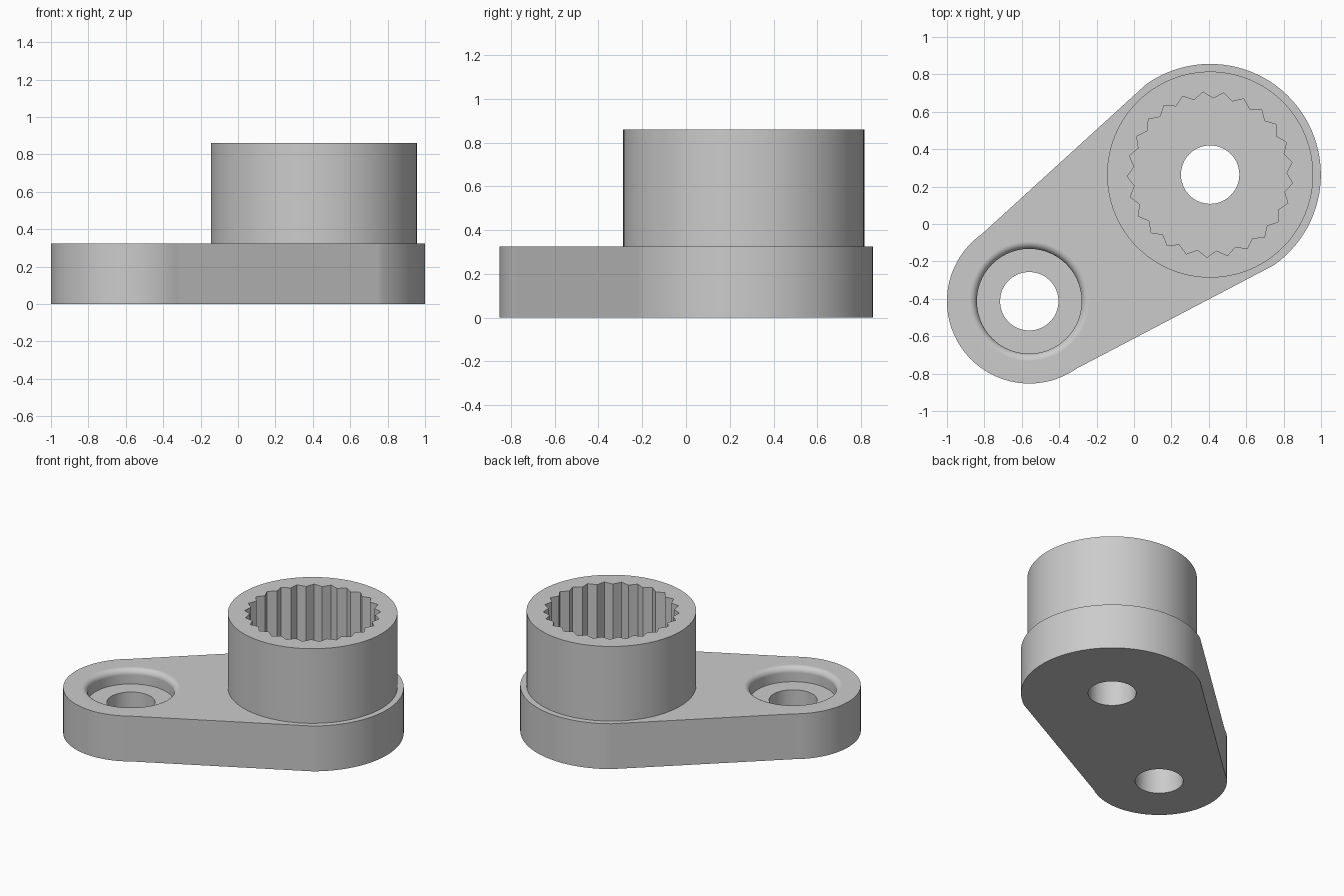
import bpy, bmesh, math

default = bpy.data.objects.get("Cube")
if default:
    bpy.data.objects.remove(default, do_unlink=True)

BIG, BIG_R = (0.407, 0.264), 0.592
SMALL, SMALL_R = (-0.56, -0.413), 0.44
PLATE_TOP, BOSS_TOP, SEAT = 0.325, 0.86, 0.22
HOLE_R, BORE_R, FILLET = 0.156, 0.28, 0.04
BOSS_R, TIP_R, ROOT_R, TEETH = 0.551, 0.443, 0.408, 25
SEGS = 96

grey = bpy.data.materials.new("mid grey")
grey.use_nodes = True
colour = (0.6, 0.6, 0.6, 1)
grey.diffuse_color = colour
grey.node_tree.nodes["Principled BSDF"].inputs["Base Color"].default_value = colour


def arc(centre, radius, start, sweep, count):
    return [(centre[0] + radius * math.cos(start + sweep * i / count),
             centre[1] + radius * math.sin(start + sweep * i / count))
            for i in range(count + 1)]


def circle(centre, radius):
    return arc(centre, radius, 0, math.tau, SEGS)[:-1]


def ring(bm, points, z):
    """Closed edge loop at height z."""
    verts = [bm.verts.new((x, y, z)) for x, y in points]
    return verts, [bm.edges.new((verts[i - 1], verts[i])) for i in range(len(verts))]


def wall(bm, a, b):
    """Quads between two loops of equal length."""
    for i in range(len(a[0])):
        bm.faces.new((a[0][i - 1], a[0][i], b[0][i], b[0][i - 1]))


def cap(bm, *rings):
    """Flat face inside the first loop with the other loops as holes."""
    bmesh.ops.triangle_fill(bm, use_beauty=True, edges=[e for r in rings for e in r[1]])


def finish(bm, name):
    bmesh.ops.recalc_face_normals(bm, faces=bm.faces)
    mesh = bpy.data.meshes.new(name)
    bm.to_mesh(mesh)
    bm.free()
    mesh.materials.append(grey)
    obj = bpy.data.objects.new(name, mesh)
    bpy.context.collection.objects.link(obj)
    bpy.ops.object.select_all(action='DESELECT')
    obj.select_set(True)
    bpy.context.view_layer.objects.active = obj
    bpy.ops.object.shade_smooth_by_angle(angle=math.radians(30))
    obj.modifiers.new("flat sides", 'WEIGHTED_NORMAL').keep_sharp = True
    return obj


# Arm plate: two half circles joined by straight sides
axis = math.atan2(BIG[1] - SMALL[1], BIG[0] - SMALL[0])
outline = (arc(BIG, BIG_R, axis - math.pi / 2, math.pi, SEGS // 2)
           + arc(SMALL, SMALL_R, axis + math.pi / 2, math.pi, SEGS // 2))
bm = bmesh.new()
bottom, top = ring(bm, outline, 0), ring(bm, outline, PLATE_TOP)
wall(bm, bottom, top)

# Through hole under the boss
shaft_low = ring(bm, circle(BIG, HOLE_R), 0)
shaft_high = ring(bm, circle(BIG, HOLE_R), PLATE_TOP)
wall(bm, shaft_low, shaft_high)

# Counterbored screw hole with a rounded rim
profile = [(HOLE_R, 0), (HOLE_R, SEAT), (BORE_R, SEAT)]
for i in range(9):
    t = math.pi / 2 * i / 8
    profile.append((BORE_R + FILLET * (1 - math.cos(t)),
                    PLATE_TOP - FILLET * (1 - math.sin(t))))
screw = [ring(bm, circle(SMALL, r), z) for r, z in profile]
for a, b in zip(screw, screw[1:]):
    wall(bm, a, b)

cap(bm, bottom, shaft_low, screw[0])
cap(bm, top, shaft_high, screw[-1])
finish(bm, "arm_plate")

# Boss with toothed socket
bm = bmesh.new()
teeth = []
for i in range(TEETH * 2):
    angle = math.radians(94.9) + math.pi * i / TEETH
    r = ROOT_R if i % 2 else TIP_R
    teeth.append((BIG[0] + r * math.cos(angle), BIG[1] + r * math.sin(angle)))
outer = [ring(bm, circle(BIG, BOSS_R), z) for z in (PLATE_TOP, BOSS_TOP)]
inner = [ring(bm, teeth, z) for z in (PLATE_TOP, BOSS_TOP)]
wall(bm, *outer)
wall(bm, *inner)
cap(bm, outer[1], inner[1])
cap(bm, outer[0], inner[0])
finish(bm, "splined_boss")
